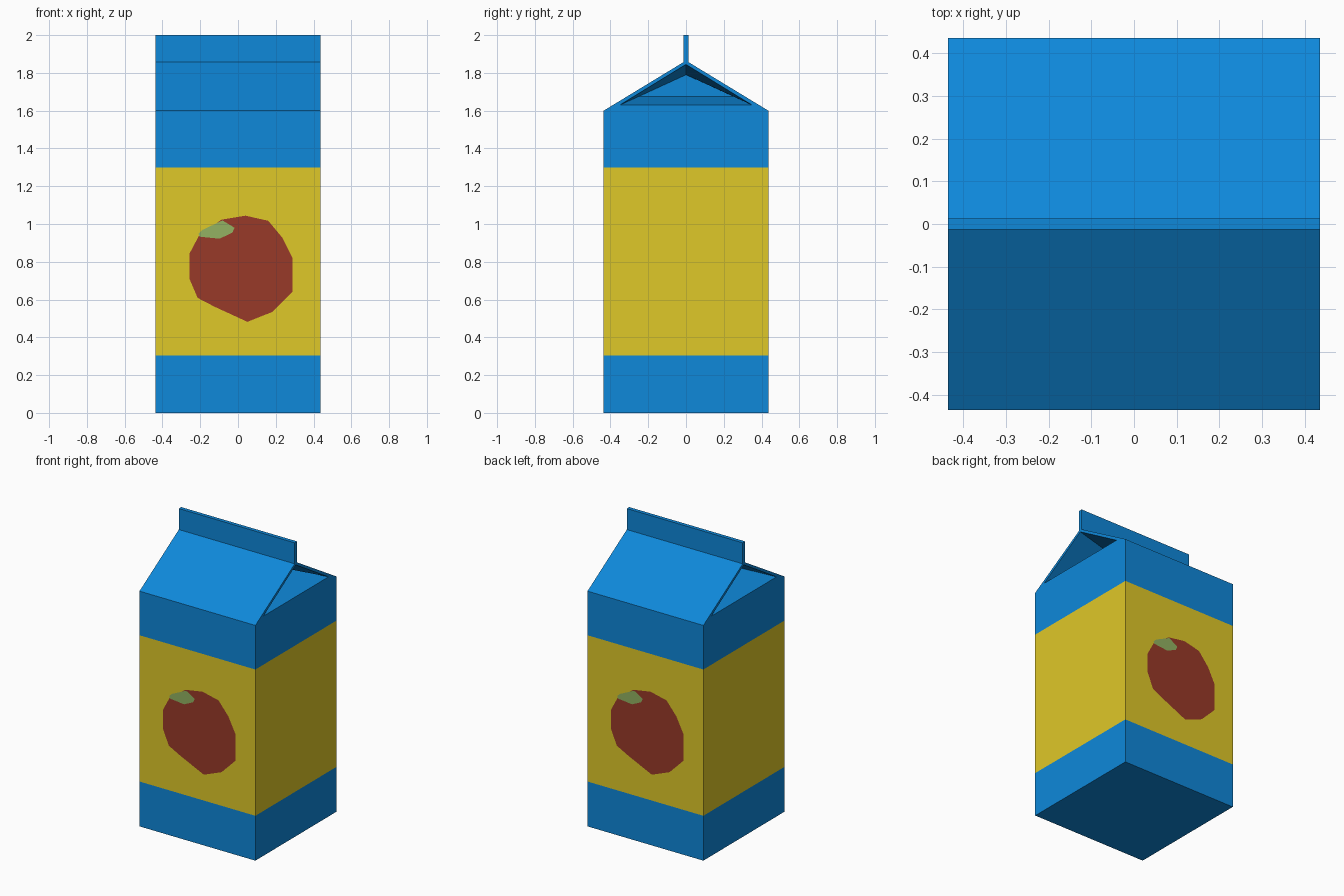
import bpy, bmesh
from mathutils import Matrix

if "Cube" in bpy.data.objects:
    bpy.data.objects.remove(bpy.data.objects["Cube"])

W = 0.436          # half width of the carton
EAVE = 1.60        # top of the upright walls
RIDGE = 1.865      # peak of the roof
TOP = 2.0          # top of the sealed fin


def material(name, rgb):
    m = bpy.data.materials.new(name)
    lin = [((c / 255 + 0.055) / 1.055) ** 2.4 for c in rgb]
    m.diffuse_color = (*lin, 1)
    m.use_nodes = True
    m.node_tree.nodes["Principled BSDF"].inputs["Base Color"].default_value = m.diffuse_color
    return m


BLUE = material("blue", (14, 136, 218))
YELLOW = material("yellow", (223, 200, 40))
RED = material("red", (153, 58, 40))
GREEN = material("leaf_green", (147, 178, 98))


def finish(bm, name, *mats):
    me = bpy.data.meshes.new(name)
    bm.to_mesh(me)
    bm.free()
    for m in mats:
        me.materials.append(m)
    ob = bpy.data.objects.new(name, me)
    bpy.context.collection.objects.link(ob)
    return ob


def box(sx, sy, z0, z1):
    bm = bmesh.new()
    bmesh.ops.create_cube(bm, size=1, matrix=Matrix.Translation((0, 0, (z0 + z1) / 2))
                          @ Matrix.Diagonal((sx, sy, z1 - z0, 1)))
    return bm


# Upright walls, cut into blue / yellow / blue bands, open under the roof
bm = box(2 * W, 2 * W, 0, EAVE)
bmesh.ops.delete(bm, geom=[f for f in bm.faces if f.normal.z > 0.9], context='FACES_ONLY')
for z in (0.305, 1.30):
    bmesh.ops.bisect_plane(bm, geom=bm.verts[:] + bm.edges[:] + bm.faces[:],
                           plane_co=(0, 0, z), plane_no=(0, 0, 1))
for f in bm.faces:
    f.material_index = int(0.305 < f.calc_center_median().z < 1.30)
finish(bm, "carton_walls", BLUE, YELLOW)

# Gable roof with folded-in ends: outer, rim and inner triangles per side
bm = bmesh.new()


def triangle(x, half, base, apex):
    return [bm.verts.new(p) for p in ((x, -half, base), (x, half, base), (x, 0, apex))]


def bridge(a, b):
    for i in range(3):
        j = (i + 1) % 3
        bm.faces.new((a[i], a[j], b[j], b[i]))


outers = []
for s in (-1, 1):
    outer = triangle(s * W, W, EAVE, RIDGE)
    rim = triangle(s * W, 0.35, 1.63, 1.845)
    inner = triangle(s * (W - 0.2), 0.25, 1.675, 1.79)
    bridge(outer, rim)
    bridge(rim, inner)
    bm.faces.new(inner)
    outers.append(outer)
bridge(*outers)
bmesh.ops.recalc_face_normals(bm, faces=bm.faces)
finish(bm, "gable_roof", BLUE)

# Sealed fin along the ridge
finish(box(2 * W, 0.026, RIDGE - 0.008, TOP), "top_fin", BLUE)

# Painted fruit and leaf, on the front and turned round to the back
FRUIT = [(-.087, 1.023), (.04, 1.044), (.16, 1.017), (.235, .927), (.288, .821),
         (.288, .641), (.183, .535), (.05, .482), (-.124, .562), (-.214, .609),
         (-.257, .71), (-.257, .843), (-.204, .943)]
LEAF = [(-.209, .949), (-.19, .968), (-.082, 1.019), (-.018, .98), (-.03, .954),
        (-.098, .922), (-.204, .933)]


def plate(name, outline, lift, mat, s):
    bm = bmesh.new()
    f = bm.faces.new([bm.verts.new((s * x, -s * (W + lift), z)) for x, z in outline])
    f.normal_update()
    if f.normal.y * s > 0:
        f.normal_flip()
    finish(bm, name, mat)


for side, s in (("front", 1), ("back", -1)):
    plate(side + "_fruit", FRUIT, 0.002, RED, s)
    plate(side + "_leaf", LEAF, 0.004, GREEN, s)
